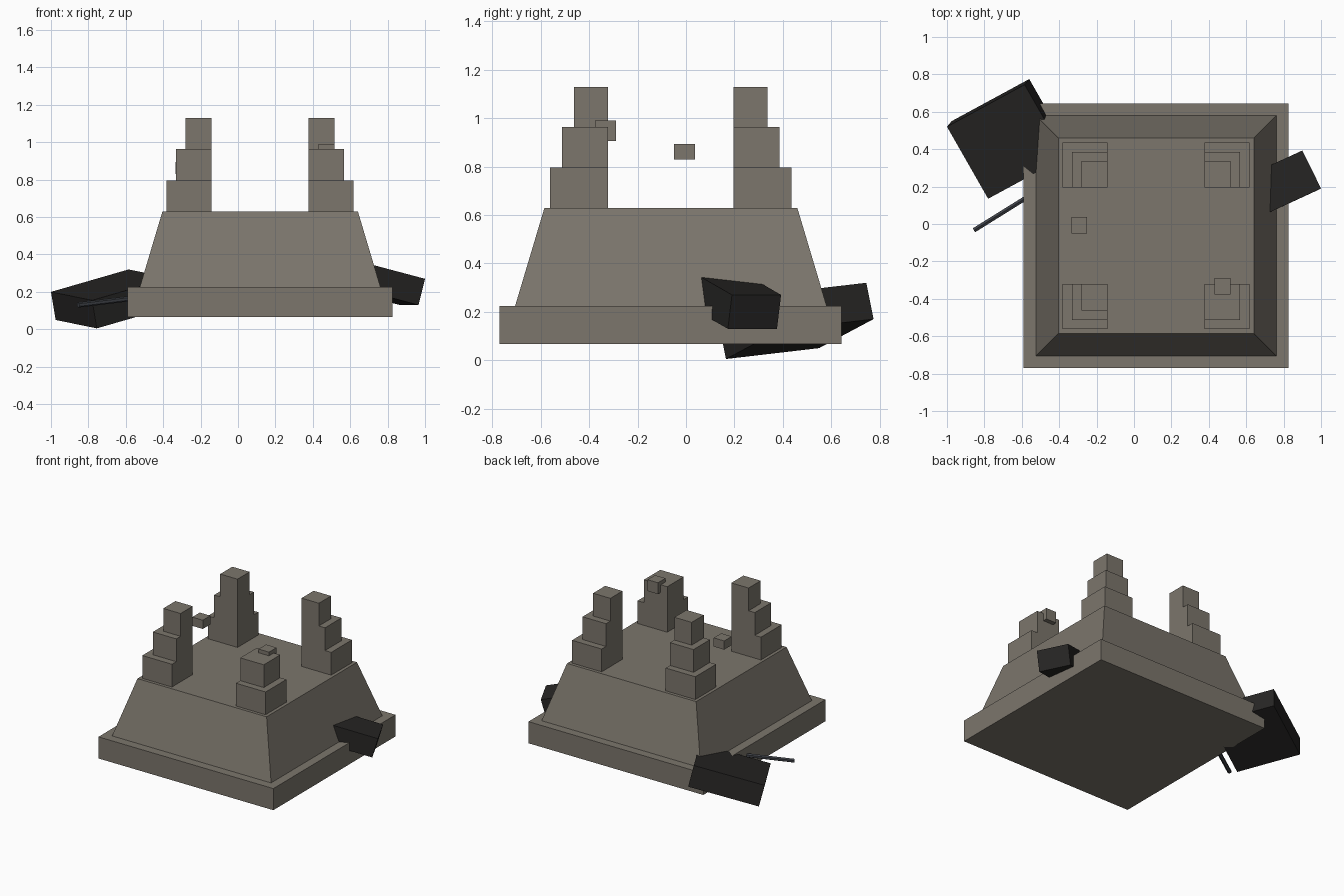
import bpy, bmesh
from mathutils import Vector

if "Cube" in bpy.data.objects:
    bpy.data.objects.remove(bpy.data.objects["Cube"])


def material(name, rgb):
    m = bpy.data.materials.new(name)
    m.diffuse_color = (*rgb, 1)
    m.use_nodes = True
    m.node_tree.nodes["Principled BSDF"].inputs["Base Color"].default_value = m.diffuse_color
    return m


STONE = material("stone", (0.20, 0.18, 0.15))
CHARRED = material("charred", (0.02, 0.019, 0.018))
METAL = material("dark_metal", (0.05, 0.055, 0.065))


def finish(bm, name, mat):
    bmesh.ops.recalc_face_normals(bm, faces=bm.faces)
    me = bpy.data.meshes.new(name)
    bm.to_mesh(me)
    bm.free()
    me.materials.append(mat)
    ob = bpy.data.objects.new(name, me)
    bpy.context.collection.objects.link(ob)
    return ob


def block(name, corner, u, v, w, mat, inset=0):
    """Box spanned by three edge vectors; inset tapers the w end."""
    bm = bmesh.new()
    bmesh.ops.create_cube(bm, size=1)
    c, u, v, w = map(Vector, (corner, u, v, w))
    for p in bm.verts:
        a, b, t = (k + 0.5 for k in p.co)
        p.co = c + u * a + v * b + w * t
        if inset and t > 0.5:
            p.co += u.normalized() * inset * (1 - 2 * a) + v.normalized() * inset * (1 - 2 * b)
    return finish(bm, name, mat)


def box(name, x, y, z, mat=STONE, inset=0):
    return block(name, (x[0], y[0], z[0]), (x[1] - x[0], 0, 0),
                 (0, y[1] - y[0], 0), (0, 0, z[1] - z[0]), mat, inset)


# Plinth and tapered body
box("plinth", (-0.59, 0.825), (-0.77, 0.643), (0.067, 0.225))
box("tapered_body", (-0.525, 0.762), (-0.706, 0.581), (0.225, 0.63), inset=0.121)

# Stepped corner towers, flush on their inner sides; front right one is broken
CX, CY = 0.118, -0.063
for sx, side in ((-1, "left"), (1, "right")):
    for sy, end in ((-1, "front"), (1, "back")):
        ix, iy = CX + sx * 0.259, CY + sy * 0.259
        levels = 2 if (sx, sy) == (1, -1) else 3
        for i in range(levels):
            s = 0.24 - 0.05 * i
            z = 0.63 + 0.1665 * i
            box(f"{end}_{side}_tower_step_{i + 1}", sorted((ix, ix + sx * s)),
                sorted((iy, iy + sy * s)), (z, z + 0.1665))

# Loose stone fragments
box("fragment_on_tower", (0.43, 0.515), (-0.377, -0.29), (0.907, 0.99))
box("floating_fragment", (-0.335, -0.25), (-0.05, 0.037), (0.83, 0.894))

# Charred debris wedged into the sides
block("left_debris_slab", (-1.0, 0.52, 0.2), (0.415, 0.225, 0.12),
      (0.22, -0.385, -0.045), (0.025, 0.03, -0.15), CHARRED)
block("right_debris_block", (1.0, 0.19, 0.27), (-0.32, -0.148, 0.085),
      (-0.1, 0.203, 0.0), (-0.035, -0.017, -0.14), CHARRED)

# Bent-out metal rod
start, direction = Vector((-0.855, -0.033, 0.13)), Vector((0.27, 0.168, 0.033)).normalized()
length = 0.6
bm = bmesh.new()
bmesh.ops.create_cone(bm, cap_ends=True, segments=6, radius1=0.014, radius2=0.014, depth=length)
rod = finish(bm, "metal_rod", METAL)
rod.location = start + direction * length / 2
rod.rotation_mode = 'QUATERNION'
rod.rotation_quaternion = direction.to_track_quat('Z', 'Y')
